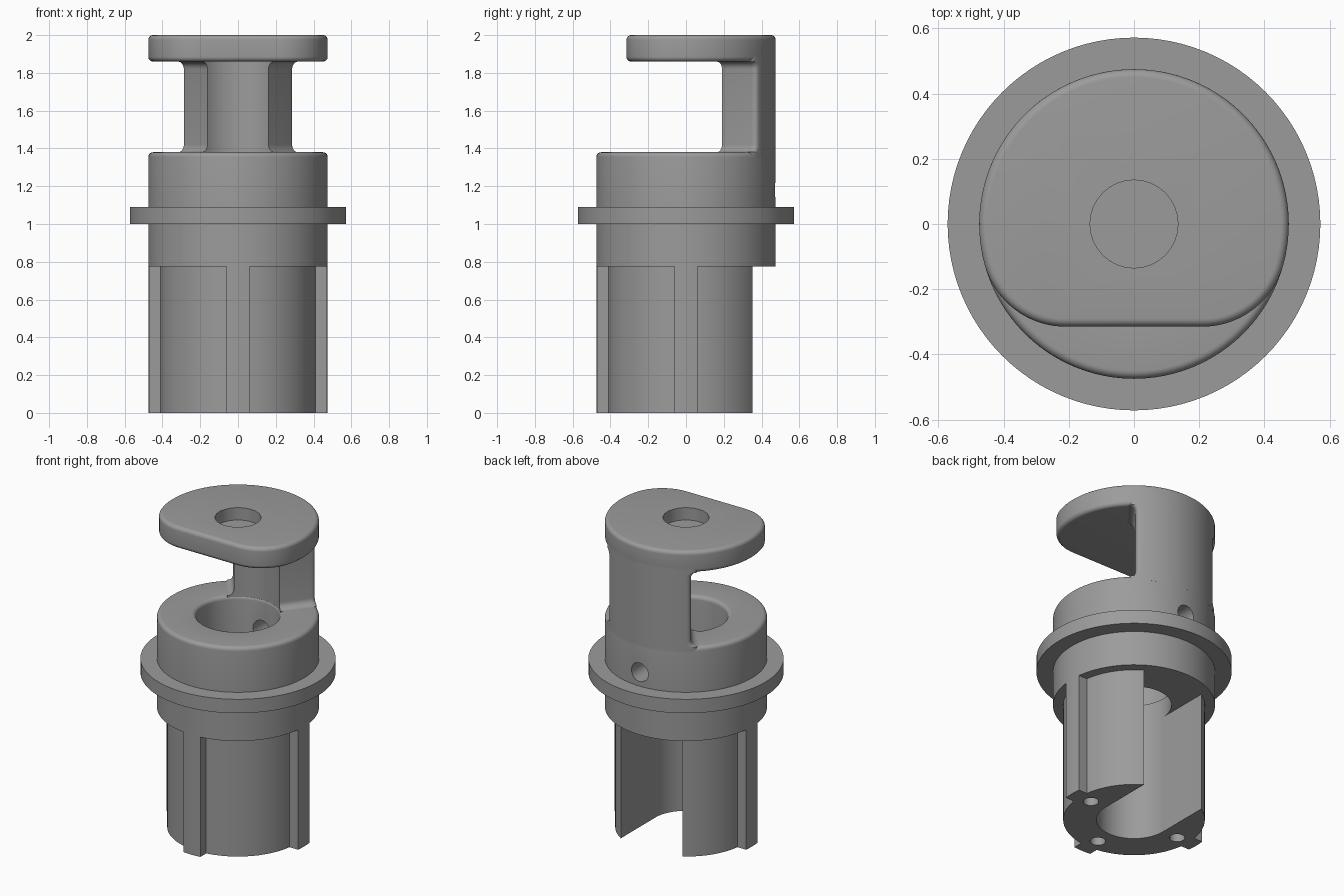
import bpy, bmesh, math
from mathutils import Vector

if "Cube" in bpy.data.objects:
    bpy.data.objects.remove(bpy.data.objects["Cube"])

grey = bpy.data.materials.new("grey")
grey.diffuse_color = (0.33, 0.33, 0.33, 1)
grey.use_nodes = True
grey.node_tree.nodes["Principled BSDF"].inputs["Base Color"].default_value = grey.diffuse_color


def finish(name, bm):
    bmesh.ops.remove_doubles(bm, verts=bm.verts, dist=1e-5)
    bmesh.ops.recalc_face_normals(bm, faces=bm.faces)
    mesh = bpy.data.meshes.new(name)
    bm.to_mesh(mesh)
    bm.free()
    obj = bpy.data.objects.new(name, mesh)
    bpy.context.collection.objects.link(obj)
    mesh.materials.append(grey)
    return obj


def arc(r, a0, a1, n, cx=0.0, cy=0.0):
    """Points on an arc, angles in degrees."""
    angles = [math.radians(a0 + (a1 - a0) * i / n) for i in range(n + 1)]
    return [(cx + r * math.cos(a), cy + r * math.sin(a)) for a in angles]


def loft(name, layers):
    """Capped solid through (outline, z) layers of equal point count."""
    bm = bmesh.new()
    rings = [[bm.verts.new((x, y, z)) for x, y in pts] for pts, z in layers]
    n = len(rings[0])
    for lo, hi in zip(rings, rings[1:]):
        for i in range(n):
            j = (i + 1) % n
            bm.faces.new((lo[i], lo[j], hi[j], hi[i]))
    bm.faces.new(rings[0][::-1])
    bm.faces.new(rings[-1])
    return finish(name, bm)


def lathe(name, profile, steps=96):
    """Closed ring from an (r, z) profile."""
    bm = bmesh.new()
    rings = []
    for k in range(steps):
        a = math.tau * k / steps
        rings.append([bm.verts.new((r * math.cos(a), r * math.sin(a), z)) for r, z in profile])
    n = len(profile)
    for k in range(steps):
        a, b = rings[k], rings[(k + 1) % steps]
        for i in range(n):
            j = (i + 1) % n
            bm.faces.new((a[i], b[i], b[j], a[j]))
    return finish(name, bm)


def drill(target, r, start, end):
    """Cut a round hole from start to end."""
    start, end = Vector(start), Vector(end)
    bpy.ops.mesh.primitive_cylinder_add(vertices=32, radius=r, depth=(end - start).length,
                                        location=(start + end) / 2)
    cutter = bpy.context.object
    cutter.rotation_euler = (end - start).to_track_quat('Z', 'Y').to_euler()
    cutter.data.materials.append(grey)
    cutter.hide_render = True
    mod = target.modifiers.new("hole", 'BOOLEAN')
    mod.operation, mod.object, mod.solver = 'DIFFERENCE', cutter, 'EXACT'
    bpy.context.view_layer.objects.active = target
    bpy.ops.object.modifier_apply(modifier=mod.name)
    bpy.data.objects.remove(cutter)


R, BORE, CORE = 0.475, 0.22, 0.415

# Slotted lower body: three ribs, bore open to the back
body_half = math.degrees(math.asin(0.06 / CORE))
rib_half = math.degrees(math.asin(0.06 / R))
slot = math.degrees(math.acos(BORE / CORE))
outline = []
start = slot
for c in (0, -90, -180):
    outline += arc(CORE, start, c + body_half, 20)
    outline += arc(R, c + rib_half, c - rib_half, 4)
    start = c - body_half
outline += arc(CORE, start, -180 - slot, 20)
outline += arc(BORE, 180, 360, 40)
lower_body = loft("lower_body", [(outline, 0), (outline, 0.775)])
for x, y in ((0.33, 0), (-0.33, 0), (0, -0.33)):
    drill(lower_body, 0.045, (x, y, -0.05), (x, y, 0.2))

# Collar with flange and rounded upper rim
f, top, ub = 0.025, 1.38, 0.245
profile = [(BORE, 0.775), (R, 0.775), (R, 1.0), (0.572, 1.0), (0.572, 1.09), (R, 1.09)]
profile += arc(f, 0, 90, 6, R - f, top - f)
profile += arc(f, 90, 180, 6, ub + f, top - f)
profile += [(ub, 0.9), (BORE, 0.9)]
collar = lathe("collar", profile)
drill(collar, 0.06, (0, 0.1, 1.18), (0, 0.6, 1.18))

# Neck: ring sector whose side walls flare into collar and plate
P = Vector((0.165, 0.195))
T = Vector((0.135, 0.18)).normalized()
N = Vector((T.y, -T.x))


def on_circle(p, r):
    b = p.dot(T)
    return p + T * (-b + math.sqrt(b * b - p.dot(p) + r * r))


def neck_section(d):
    p = P + N * d
    inner, corner = on_circle(p, 0.25), on_circle(p, R)
    a_in = math.degrees(math.atan2(inner.y, inner.x))
    a_out = math.degrees(math.atan2(corner.y, corner.x)) + 3.5
    end = Vector((R * math.cos(math.radians(a_out)), R * math.sin(math.radians(a_out))))
    begin = corner - T * 0.03
    side = []
    for i in range(6):
        t = i / 6
        side.append(tuple(begin * (1 - t) ** 2 + corner * 2 * t * (1 - t) + end * t * t))
    pts = arc(0.25, 180 - a_in, a_in, 24) + side
    pts += arc(R, a_out, 180 - a_out, 32)
    return pts + [(-x, y) for x, y in reversed(side)]


fl = 0.04
flare = []
for i in range(7):
    a = math.radians(15 * i)
    flare.append((fl * (1 - math.sin(a)), fl * (1 - math.cos(a))))
layers = [(neck_section(fl), top - 0.03)]
layers += [(neck_section(d), top + h) for d, h in flare]
layers += [(neck_section(d), 1.86 - h) for d, h in reversed(flare)]
layers += [(neck_section(fl), 1.89)]
loft("neck", layers)

# Top plate: disc with a flat front, rounded corners and rounded edges
def plate_outline(inset):
    rc, cx, cy = 0.257, 0.21, -0.058
    a = math.degrees(math.atan2(cy, cx))
    pts = arc(R - inset, a, 180 - a, 64)
    pts += arc(rc - inset, 180 - a, 270, 16, -cx, cy)[1:]
    return pts + arc(rc - inset, 270, 360 + a, 16, cx, cy)[:-1]


edge = []
for i in range(7):
    a = math.radians(15 * i)
    edge.append((f * (1 - math.sin(a)), f * (1 - math.cos(a))))
layers = [(plate_outline(d), 1.86 + h) for d, h in edge]
layers += [(plate_outline(d), 2.0 - h) for d, h in reversed(edge)]
top_plate = loft("top_plate", layers)
drill(top_plate, 0.135, (0, 0, 1.92), (0, 0, 2.1))

# Smooth round surfaces, keep hard edges
bpy.ops.object.select_all(action='SELECT')
bpy.context.view_layer.objects.active = top_plate
bpy.ops.object.shade_smooth_by_angle(angle=math.radians(30))
